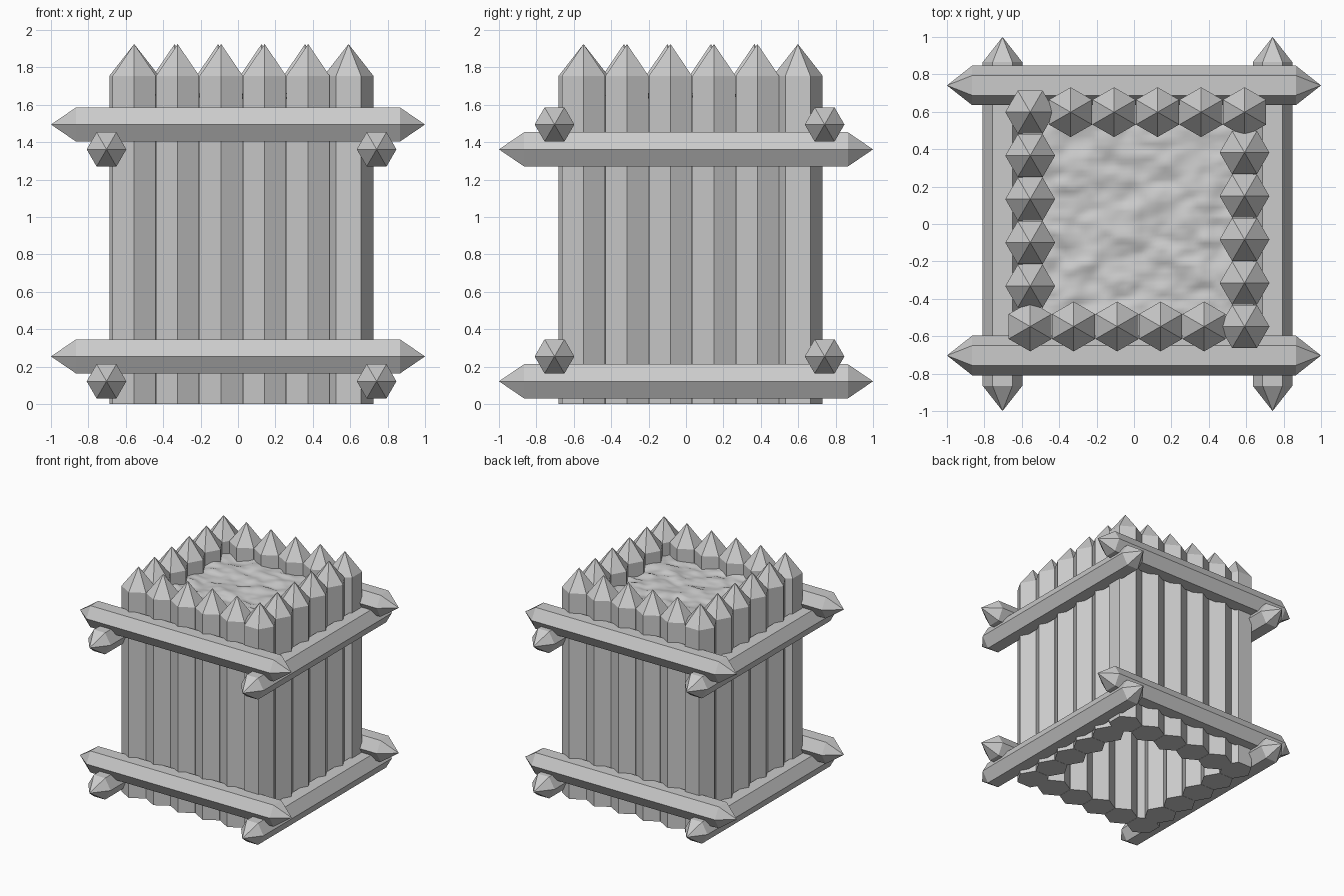
import bpy, bmesh, math
from mathutils import Matrix, Vector, noise

if "Cube" in bpy.data.objects:
    bpy.data.objects.remove(bpy.data.objects["Cube"])

CX, CY = 0.018, 0.025   # centre of the square of stakes


def hex_log(name, radius, rings, matrix, start=None, end=None, phase=0.0):
    """Six-sided log along local z; start/end are optional pointed tips."""
    bm = bmesh.new()
    loops = []
    for z in rings:
        loops.append([bm.verts.new((radius * math.cos(phase + i * math.pi / 3),
                                    radius * math.sin(phase + i * math.pi / 3), z))
                      for i in range(6)])
    a, b = loops
    for i in range(6):
        j = (i + 1) % 6
        bm.faces.new((a[i], a[j], b[j], b[i]))
    for loop, tip in ((a, start), (b, end)):
        if tip is None:
            bm.faces.new(loop)
        else:
            apex = bm.verts.new((0, 0, tip))
            for i in range(6):
                bm.faces.new((loop[i], loop[(i + 1) % 6], apex))
    bmesh.ops.recalc_face_normals(bm, faces=bm.faces)
    bm.transform(matrix)
    mesh = bpy.data.meshes.new(name)
    bm.to_mesh(mesh)
    bm.free()
    obj = bpy.data.objects.new(name, mesh)
    bpy.context.collection.objects.link(obj)
    return obj


# Palisade: four rows of five pointed stakes, each turned a quarter round the centre
for side in range(4):
    turn = Matrix.Translation((CX, CY, 0)) @ Matrix.Rotation(side * math.pi / 2, 4, 'Z')
    for k in range(5):
        place = turn @ Matrix.Translation((-0.573 + 0.2325 * k, -0.573, 0))
        hex_log(f"stake_{side}_{k}", 0.133, (0, 1.755), place,
                end=1.925, phase=math.pi / 2)

# Horizontal beams, pointed at both ends, in a low and a high frame
for level, base in (("lower", 0.0), ("upper", 1.24)):
    for end, pos in (("near", -0.703), ("far", 0.741)):
        along_x = Matrix.Translation((0, pos, 0.255 + base)) @ Matrix.Rotation(math.pi / 2, 4, 'Y')
        along_y = Matrix.Translation((pos, 0, 0.122 + base)) @ Matrix.Rotation(math.pi / 2, 4, 'X')
        # corners of the hexagon point sideways, flats lie on top and bottom
        hex_log(f"{level}_{end}_cross_beam", 0.106, (-0.865, 0.865), along_x,
                start=-1, end=1, phase=math.pi / 2)
        hex_log(f"{level}_{end}_side_beam", 0.106, (-0.865, 0.865), along_y,
                start=-1, end=1)

# Rough earth filling the top
bm = bmesh.new()
bmesh.ops.create_grid(bm, x_segments=48, y_segments=48, size=0.51)
for v in bm.verts:
    p = Vector((v.co.x * 6, v.co.y * 9, 3.7))
    v.co.z = 1.65 + 0.025 * noise.noise(p) + 0.012 * noise.noise(p * 2.3)
    v.co.x += CX
    v.co.y += CY
for f in bm.faces:
    f.smooth = True
mesh = bpy.data.meshes.new("earth_fill")
bm.to_mesh(mesh)
bm.free()
bpy.context.collection.objects.link(bpy.data.objects.new("earth_fill", mesh))
